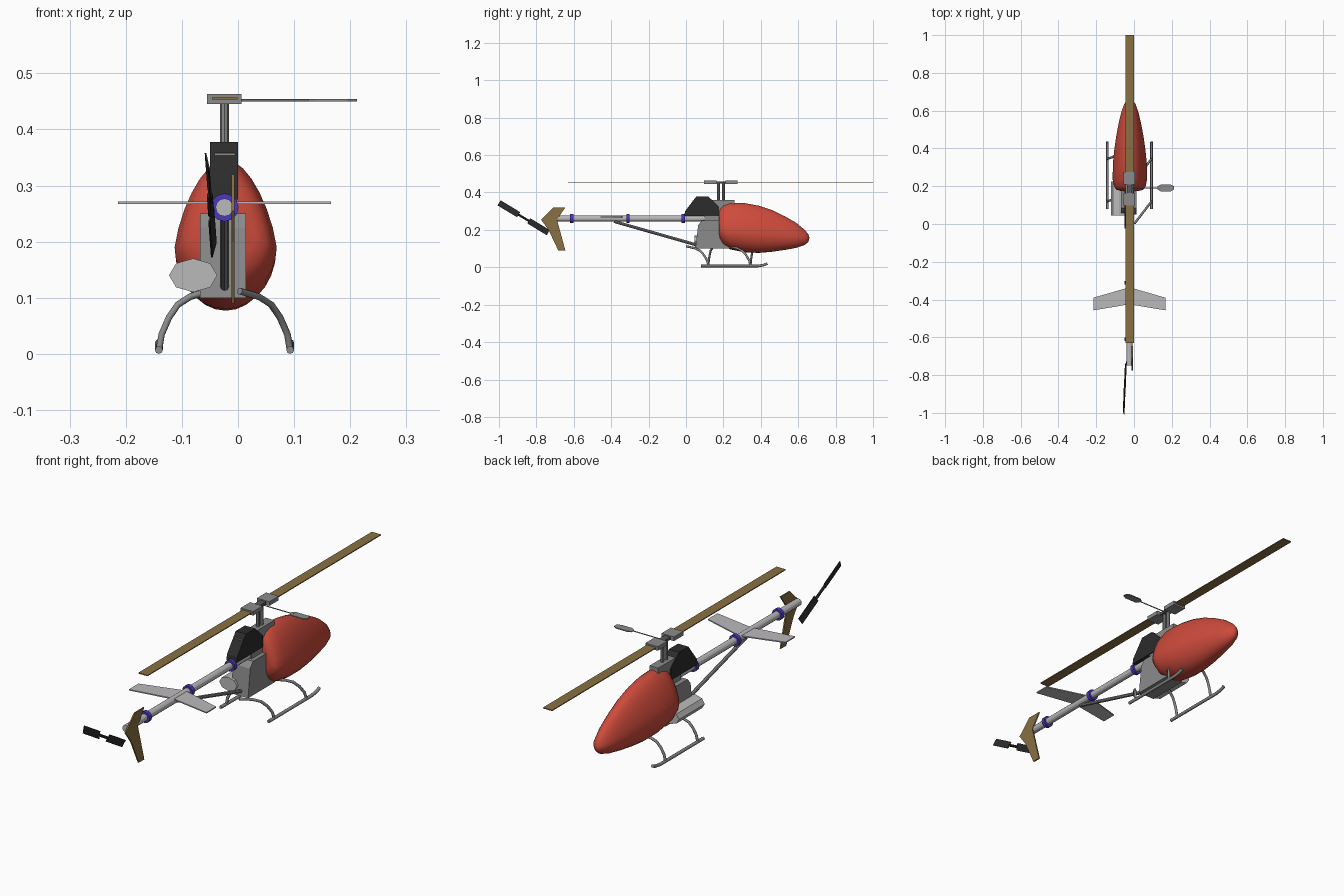
import bpy, bmesh, math
from mathutils import Vector, Matrix

if "Cube" in bpy.data.objects:
    bpy.data.objects.remove(bpy.data.objects["Cube"])

CX = -0.024  # centre line of the fuselage


def material(name, r, g, b):
    m = bpy.data.materials.new(name)
    m.use_nodes = True
    m.diffuse_color = (r, g, b, 1)
    m.node_tree.nodes["Principled BSDF"].inputs["Base Color"].default_value = (r, g, b, 1)
    return m


RED = material("canopy red", 0.62, 0.07, 0.045)
LIGHT = material("light grey", 0.5, 0.49, 0.5)
GREY = material("metal grey", 0.26, 0.26, 0.26)
DARK = material("dark grey", 0.1, 0.1, 0.1)
BLACK = material("black", 0.025, 0.025, 0.025)
WOOD = material("wood brown", 0.25, 0.16, 0.055)
PURPLE = material("clamp purple", 0.07, 0.04, 0.5)


def finish(name, bm, mat, smooth=False):
    bmesh.ops.recalc_face_normals(bm, faces=bm.faces)
    me = bpy.data.meshes.new(name)
    bm.to_mesh(me)
    bm.free()
    ob = bpy.data.objects.new(name, me)
    bpy.context.collection.objects.link(ob)
    me.materials.append(mat)
    if smooth:
        me.polygons.foreach_set("use_smooth", [True] * len(me.polygons))
    return ob


def box(name, x, y, z, mat):
    """Box from (low, high) pairs."""
    bm = bmesh.new()
    bmesh.ops.create_cube(bm, size=1)
    for v in bm.verts:
        v.co = [(a + b) / 2 + c * (b - a) for (a, b), c in zip((x, y, z), v.co)]
    return finish(name, bm, mat)


def prism(name, pts, axis, lo, hi, mat):
    """Extrude a flat outline along x (outline in yz) or z (outline in xy)."""
    bm = bmesh.new()
    place = (lambda p: (lo, *p)) if axis == "x" else (lambda p: (*p, lo))
    face = bm.faces.new([bm.verts.new(place(p)) for p in pts])
    ext = bmesh.ops.extrude_face_region(bm, geom=[face])["geom"]
    move = Vector((hi - lo, 0, 0)) if axis == "x" else Vector((0, 0, hi - lo))
    bmesh.ops.translate(bm, verts=[v for v in ext if isinstance(v, bmesh.types.BMVert)], vec=move)
    return finish(name, bm, mat)


def rod(name, a, b, r, mat, sides=10, flat=1.0):
    a, b = Vector(a), Vector(b)
    bm = bmesh.new()
    bmesh.ops.create_cone(bm, cap_ends=True, segments=sides, radius1=r, radius2=r, depth=(b - a).length)
    bmesh.ops.scale(bm, vec=(1, flat, 1), verts=bm.verts)
    turn = (b - a).to_track_quat("Z", "Y").to_matrix().to_4x4()
    bmesh.ops.transform(bm, matrix=Matrix.Translation((a + b) / 2) @ turn, verts=bm.verts)
    return finish(name, bm, mat)


def tube(name, pts, r, mat):
    cu = bpy.data.curves.new(name, "CURVE")
    cu.dimensions = "3D"
    cu.bevel_depth, cu.bevel_resolution, cu.use_fill_caps = r, 2, True
    sp = cu.splines.new("POLY")
    sp.points.add(len(pts) - 1)
    for p, co in zip(sp.points, pts):
        p.co = (*co, 1)
    ob = bpy.data.objects.new(name, cu)
    bpy.context.collection.objects.link(ob)
    cu.materials.append(mat)
    bpy.ops.object.select_all(action="DESELECT")
    ob.select_set(True)
    bpy.context.view_layer.objects.active = ob
    bpy.ops.object.convert(target="MESH")


# Canopy: egg sections lofted along y as (y, bottom, widest height, top, half width)
stations = [
    (0.176, 0.17, 0.21, 0.29, 0.052), (0.182, 0.145, 0.2, 0.318, 0.072), (0.2, 0.118, 0.195, 0.335, 0.084),
    (0.235, 0.096, 0.19, 0.346, 0.091), (0.315, 0.08, 0.185, 0.343, 0.09), (0.39, 0.077, 0.18, 0.329, 0.083),
    (0.46, 0.083, 0.175, 0.306, 0.073), (0.53, 0.093, 0.168, 0.272, 0.06), (0.59, 0.104, 0.162, 0.237, 0.046),
    (0.635, 0.119, 0.158, 0.2, 0.03), (0.655, 0.137, 0.157, 0.176, 0.014)]
bm = bmesh.new()
rings, N = [], 28
for y, low, mid, top, w in stations:
    ring = []
    for i in range(N):
        c, s = math.cos(math.tau * i / N), math.sin(math.tau * i / N)
        z = mid + s * (top - mid if s > 0 else mid - low)
        ring.append(bm.verts.new((CX + 0.002 + w * c * (1 - 0.24 * max(s, 0)), y, z)))
    rings.append(ring)
for r1, r2 in zip(rings, rings[1:]):
    for i in range(N):
        bm.faces.new((r1[i], r1[(i + 1) % N], r2[(i + 1) % N], r2[i]))
bm.faces.new(rings[0])
tip = bm.verts.new((CX + 0.002, 0.66, 0.157))
for i in range(N):
    bm.faces.new((rings[-1][i], rings[-1][(i + 1) % N], tip))
finish("canopy", bm, RED, True)

# Engine block, upper gearbox, fairing and muffler
prism("engine_block", [(0.05, 0.1), (0.065, 0.225), (0.085, 0.25), (0.24, 0.25), (0.24, 0.1)],
      "x", -0.068, 0.014, GREY)
box("upper_gearbox", (-0.046, -0.004), (0.1, 0.26), (0.25, 0.36), GREY)
prism("rear_fairing", [(-0.01, 0.275), (-0.005, 0.3), (0.055, 0.378), (0.12, 0.378), (0.176, 0.325), (0.176, 0.275)],
      "x", -0.05, 0.0, BLACK)
box("fairing_vent", (-0.042, -0.005), (0.036, 0.05), (0.352, 0.358), GREY)
rod("muffler", (-0.08, 0.045, 0.14), (-0.08, 0.225, 0.14), 0.043, LIGHT, 8, 0.7)

# Mast and rotor head
for y in (0.174, 0.2):
    rod("mast_post", (CX, y, 0.34), (CX, y, 0.45), 0.008, GREY, 8)
box("rotor_hub", (CX - 0.014, CX + 0.014), (0.15, 0.225), (0.447, 0.459), DARK)
for lo, hi in ((0.097, 0.163), (0.21, 0.275)):
    box("blade_grip", (-0.055, 0.006), (lo, hi), (0.445, 0.463), GREY)
for lo, hi in ((-0.63, 0.11), (0.262, 1.0)):
    box("rotor_blade", (-0.046, -0.001), (lo, hi), (0.453, 0.457), WOOD)
rod("flybar", (CX, 0.19, 0.452), (0.14, 0.19, 0.452), 0.0025, GREY, 6)
prism("flybar_paddle", [(0.125, 0.183), (0.14, 0.173), (0.195, 0.173), (0.212, 0.183),
                        (0.212, 0.2), (0.195, 0.208), (0.14, 0.208), (0.125, 0.2)], "z", 0.45, 0.454, GREY)

# Tail boom with clamps and support strut
rod("tail_boom", (CX, -0.75, 0.261), (CX, 0.2, 0.261), 0.016, LIGHT, 12)
for y in (-0.61, -0.31, -0.015):
    rod("boom_clamp", (CX, y - 0.009, 0.261), (CX, y + 0.009, 0.261), 0.025, PURPLE, 12)
rod("boom_strut", (CX, -0.385, 0.245), (CX, 0.055, 0.12), 0.008, GREY, 8)

# Tail surfaces
half = [(0, -0.335), (0.19, -0.39), (0.19, -0.457), (0, -0.425)]
outline = [(CX + x, y) for x, y in half] + [(CX - x, y) for x, y in half[2:0:-1]]
prism("horizontal_stabilizer", outline, "z", 0.267, 0.272, LIGHT)
prism("upper_fin", [(-0.775, 0.255), (-0.71, 0.32), (-0.645, 0.32), (-0.69, 0.255)], "x", -0.012, -0.006, WOOD)
prism("lower_fin", [(-0.775, 0.255), (-0.69, 0.255), (-0.645, 0.09), (-0.683, 0.09), (-0.735, 0.2)],
      "x", -0.012, -0.006, WOOD)

# Tail rotor: two pitched blades along one sloping span
centre = Vector((-0.049, -0.868, 0.265))
span = Vector((-0.006, -0.132, 0.08))
for side in (1, -1):
    bm = bmesh.new()
    bmesh.ops.create_cube(bm, size=1)
    bmesh.ops.scale(bm, vec=(0.003, 0.032, 0.122), verts=bm.verts)
    turn = (span * side).to_track_quat("Z", "X").to_matrix().to_4x4()
    pitch = Matrix.Rotation(math.radians(102), 4, "Z")
    bmesh.ops.transform(bm, matrix=Matrix.Translation(centre + span * side * 0.6) @ turn @ pitch, verts=bm.verts)
    finish("tail_rotor_blade", bm, BLACK)
rod("tail_rotor_hub", centre - span * 0.22, centre + span * 0.22, 0.006, BLACK, 6)

# Landing gear: the left struts lean back, the right struts lean forward
arc = [(0, 0.006), (0.005, 0.035), (0.018, 0.065), (0.034, 0.088), (0.056, 0.102), (0.09, 0.112)]
for side, lean in ((1, -1.3), (-1, 0.35)):
    x0 = CX + side * 0.117
    tube("skid", [(x0, 0.08, 0.007), (x0, 0.385, 0.007), (x0, 0.415, 0.012), (x0, 0.435, 0.02)], 0.007, GREY)
    for y in (0.12, 0.345):
        tube("skid_strut", [(x0 - side * d, y + lean * d, z) for d, z in arc], 0.006, GREY)
